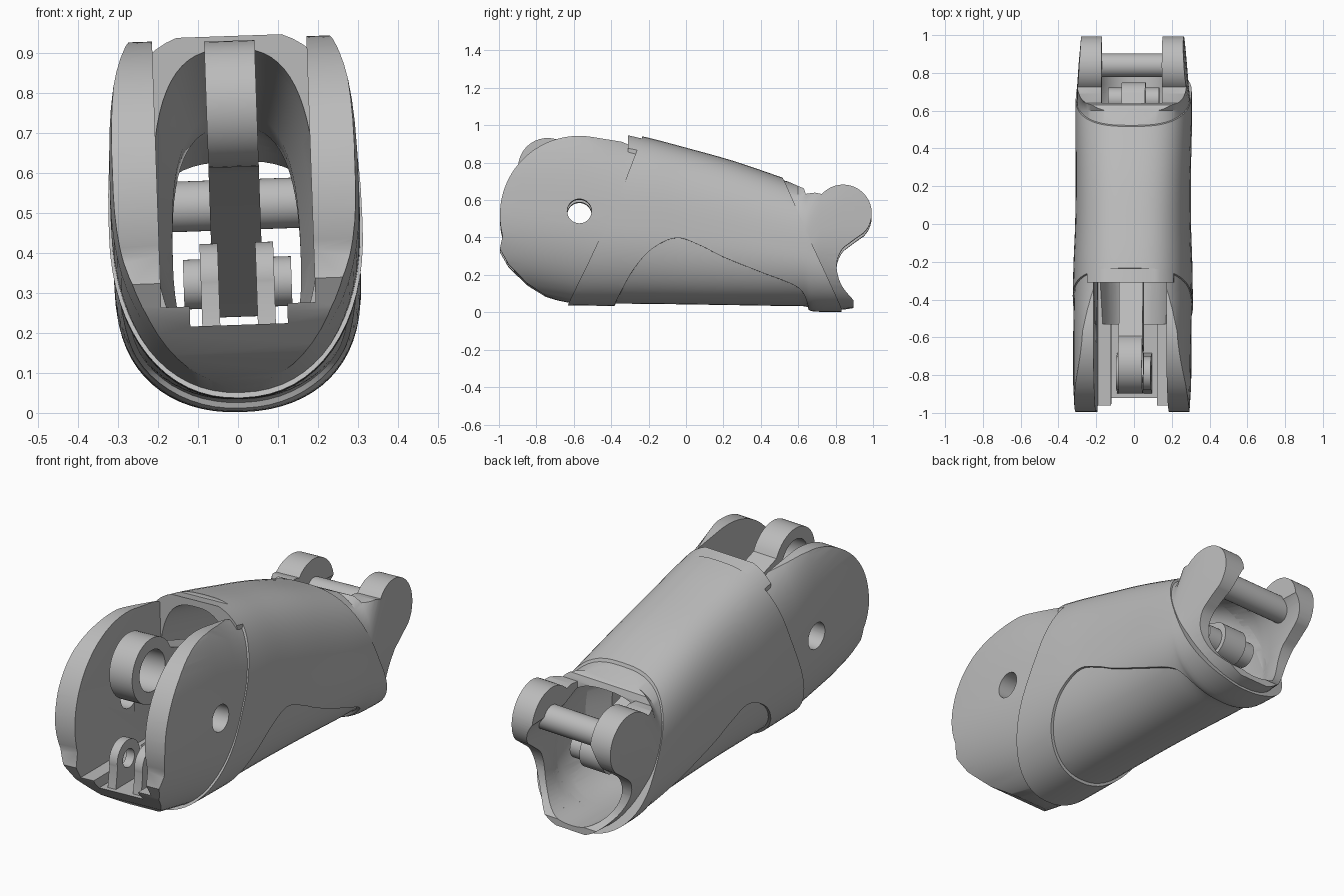
import bpy, bmesh, math
from mathutils import Vector, Matrix

if "Cube" in bpy.data.objects:
    bpy.data.objects.remove(bpy.data.objects["Cube"])

grey = bpy.data.materials.new("plain grey")
grey.use_nodes = True
grey.diffuse_color = (0.5, 0.5, 0.5, 1)
grey.node_tree.nodes["Principled BSDF"].inputs["Base Color"].default_value = (0.5, 0.5, 0.5, 1)


def make(name, bm):
    bmesh.ops.recalc_face_normals(bm, faces=bm.faces)
    me = bpy.data.meshes.new(name)
    bm.to_mesh(me)
    bm.free()
    me.materials.append(grey)
    ob = bpy.data.objects.new(name, me)
    bpy.context.collection.objects.link(ob)
    return ob


def prism(name, pts, x0, x1):
    """Side profile of (y, z) points pushed from x0 to x1."""
    bm = bmesh.new()
    face = bm.faces.new([bm.verts.new((x0, y, z)) for y, z in pts])
    out = bmesh.ops.extrude_face_region(bm, geom=[face])["geom"]
    bmesh.ops.translate(bm, vec=(x1 - x0, 0, 0),
                        verts=[g for g in out if isinstance(g, bmesh.types.BMVert)])
    return make(name, bm)


def arc(y, z, r, a0, a1, n=32):
    steps = [math.radians(a0 + (a1 - a0) * i / n) for i in range(n + 1)]
    return [(y + r * math.cos(a), z + r * math.sin(a)) for a in steps]


def disc(name, y, z, r, half):
    return prism(name, arc(y, z, r, 0, 360, 48)[:-1], -half, half)


def spline(pts, n=6):
    """Smooth curve through the points."""
    p = [Vector(q) for q in [pts[0]] + pts + [pts[-1]]]
    out = []
    for a, b, c, d in zip(p, p[1:], p[2:], p[3:]):
        for i in range(n):
            t = i / n
            out.append(0.5 * (2 * b + (c - a) * t + (2 * a - 5 * b + 4 * c - d) * t * t
                              + (3 * b - a - 3 * c + d) * t ** 3))
    return [tuple(v) for v in out] + [tuple(pts[-1])]


def loft(name, stations, inset=0.0, segs=64):
    """Rounded tube through (y, bottom, top, half width) stations."""
    bm = bmesh.new()
    rings = []
    for y, lo, hi, w in stations:
        lo, hi, w = lo + inset, hi - inset, w - inset
        mid = lo + 0.45 * (hi - lo)
        ring = []
        for i in range(segs):
            a = 2 * math.pi * i / segs
            c, s = math.cos(a), math.sin(a)
            e, h = (2 / 2.8, hi - mid) if s > 0 else (2 / 2.2, mid - lo)
            ring.append(bm.verts.new((math.copysign(abs(c) ** e, c) * w, y,
                                      mid + math.copysign(abs(s) ** e, s) * h)))
        rings.append(ring)
    for r, q in zip(rings, rings[1:]):
        for i in range(segs):
            j = (i + 1) % segs
            bm.faces.new((r[i], r[j], q[j], q[i]))
    bm.faces.new(rings[0])
    bm.faces.new(rings[-1])
    return make(name, bm)


def carve(ob, keep=(), cut=()):
    for tools, op in ((keep, 'INTERSECT'), (cut, 'DIFFERENCE')):
        for t in tools:
            m = ob.modifiers.new("carve", 'BOOLEAN')
            m.object, m.operation, m.solver = t, op, 'EXACT'
    bpy.context.view_layer.update()
    dg = bpy.context.evaluated_depsgraph_get()
    me = bpy.data.meshes.new_from_object(ob.evaluated_get(dg))
    ob.modifiers.clear()
    ob.data = me
    return ob


# Cavities: open front channel, chin notch, hollow through the body, rear gap
channel = prism("channel", [(-1.2, .27), (-.31, .27), (-.31, 1.2), (-1.2, 1.2)], -.193, .193)
notch = prism("notch", [(-1.2, .22), (-.5, .22), (-.5, .5), (-1.2, .5)], -.122, .122)
hollow = loft("hollow", [(-.53, .12, .93, .198), (-.31, .1, .91, .205), (0, .08, .83, .19),
                         (.25, .06, .75, .16), (.36, .06, .715, .16), (.46, .05, .685, .235), (.65, .05, .625, .25),
                         (.74, .05, .6, .22), (1.2, .05, .6, .2)])
rear_gap = prism("rear_gap", [(.64, .3), (1.2, .3), (1.2, 1.2), (.64, 1.2)], -.16, .16)
pivot_hole = disc("pivot_hole", -.57, .53, .065, .5)
cavities = [channel, notch, hollow, rear_gap]

# Front housing with two cheeks
front_side = prism("front_side", arc(-.57, .51, .425, 80, 195)
                   + [(-.995, .33), (-.95, .25), (-.85, .15), (-.75, .085), (-.63, .045),
                      (-.58, .045), (-.2, .89), (-.31, .9)], -.5, .5)
front_housing = loft("front_housing", [(-1.1, .16, 1.09, .302), (-.85, .09, 1.1, .316), (-.57, .035, 1.08, .317),
                                       (-.42, .032, 1.0, .316), (-.3, .03, .945, .313), (-.1, .03, .9, .305)], .005)
carve(front_housing, [front_side], cavities + [pivot_hole])

# Middle shell, with the curved pocket below for the pad
body = spline([(-.75, .04, 1.02, .318), (-.5, .035, .995, .318), (-.23, .033, .94, .314), (0, .03, .88, .306),
               (.25, .026, .81, .304), (.5, .022, .725, .308), (.63, .02, .68, .308),
               (.7, .003, .66, .306), (.95, .003, .58, .3)])
pad_curve = spline([(-.4, .0), (-.36, .08), (-.28, .22), (-.18, .33), (-.05, .387), (.08, .345),
                    (.2, .285), (.4, .205), (.57, .14), (.63, .09), (.66, .0)])
shell_side = prism("shell_side", [(-.65, 0), (-.63, .04), (-.52, .26), (-.36, .6), (-.235, .93), (-.225, 1.05),
                                  (.4, 1.0), (.52, .71), (.68, .34), (.83, .02), (.84, -.1), (.66, -.1)]
                   + pad_curve[::-1] + [(-.4, -.1)], -.5, .5)
middle_shell = carve(loft("middle_shell", body), [shell_side], cavities)

pad_side = prism("pad_side", pad_curve + [(.66, -.1), (-.4, -.1)], -.5, .5)
grip_pad = carve(loft("grip_pad", body, .012), [pad_side], cavities)

# Raised lip ahead of the top rim
lip_side = prism("lip_side", [(-.31, .8), (-.31, .942), (-.236, .925), (-.28, .8)], -.23, .23)
top_lip = carve(loft("top_lip", body), [lip_side], [hollow])

# Rear collar with the two outer lugs
rear_side = prism("rear_side", [(.47, .76), (.52, .71), (.63, .655), (.64, .625), (.69, .63)]
                  + arc(.84, .52, .153, 138, -35)
                  + spline([(.95, .415), (.88, .365), (.83, .32), (.805, .24), (.83, .14), (.895, .06)])
                  + [(.895, .025), (.84, .015), (.7, .01), (.69, .2)], -.5, .5)
rear_collar = loft("rear_collar", [(.4, .03, .735, .298), (.52, .03, .705, .3), (.6, .025, .685, .302),
                                   (.64, .015, .72, .301), (.72, .012, .95, .295), (.85, .012, 1.0, .285),
                                   (1.1, .012, 1.0, .262)])
carve(rear_collar, [rear_side], cavities)

# Link bar running through the body, with an eye at the front
f, r = Vector((-.74, .772)), Vector((.66, .33))
tilt = math.degrees(math.atan2(r.y - f.y, r.x - f.x))
link_bar = prism("link_bar", arc(*f, .158, tilt + 40, tilt + 310)
                 + [tuple(f + Vector((.3, -.175)))]
                 + arc(*r, .09, tilt - 90, tilt + 90)
                 + [tuple(f + Vector((.32, .0)))], -.063, .063)
eye_hole = disc("eye_hole", *f, .1, .3)
carve(link_bar, cut=[eye_hole])

# Small front clevis
lug_hole = disc("lug_hole", -.79, .335, .045, .3)
for side, x in (("right", -.092), ("left", .047)):
    lug = prism("front_lug_" + side, arc(-.79, .335, .09, -10, 190) + [(-.9, .2), (-.68, .2)], x, x + .045)
    carve(lug, cut=[lug_hole])

# Pins
disc("rear_pin", .84, .52, .063, .268)
disc("link_pin", .66, .325, .062, .135)

# Remove cutters, lean the assembly slightly to its right, then shade
for ob in cavities + [pivot_hole, front_side, shell_side, pad_side, lip_side, rear_side, eye_hole, lug_hole]:
    bpy.data.objects.remove(ob)
lean = (Matrix.Translation((0, 0, .3)) @ Matrix.Rotation(math.radians(-2), 4, 'Y')
        @ Matrix.Translation((0, 0, -.3)))
bpy.ops.object.select_all(action='DESELECT')
for ob in bpy.context.scene.objects:
    if ob.type == 'MESH':
        ob.data.transform(lean)
        ob.select_set(True)
        bpy.context.view_layer.objects.active = ob
bpy.ops.object.shade_smooth_by_angle(angle=math.radians(32))
